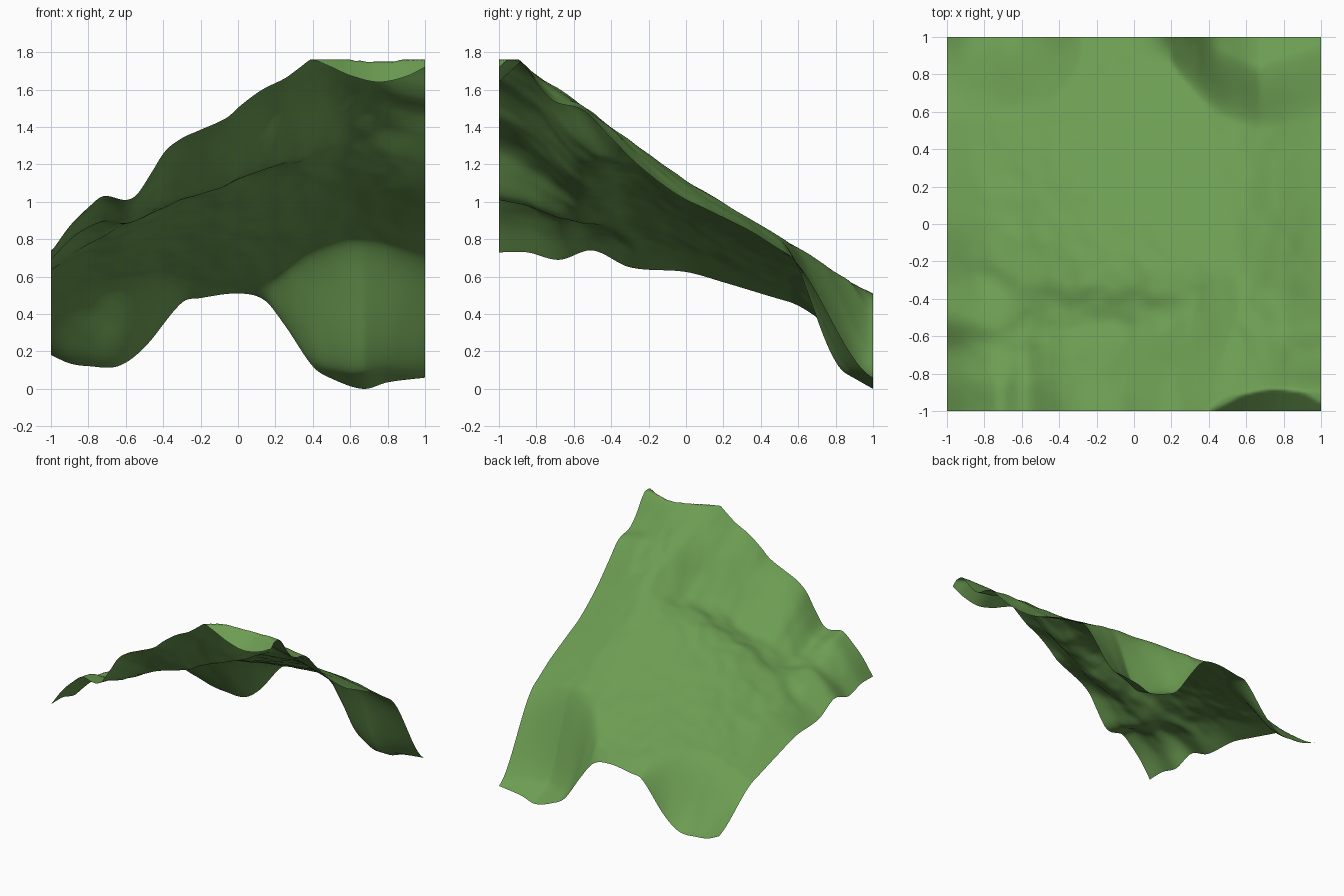
import bpy, bmesh, math
from mathutils import noise, Vector

if "Cube" in bpy.data.objects:
    bpy.data.objects.remove(bpy.data.objects["Cube"])


def curve(pts):
    """Smooth height curve through (position, height) points."""
    n = len(pts)

    def slope(i):
        a, b = pts[max(i - 1, 0)], pts[min(i + 1, n - 1)]
        return (b[1] - a[1]) / (b[0] - a[0])

    def f(t):
        i = 0
        while i < n - 2 and t > pts[i + 1][0]:
            i += 1
        (x0, z0), (x1, z1) = pts[i], pts[i + 1]
        h = x1 - x0
        u = min(max((t - x0) / h, 0), 1)
        return ((2*u**3 - 3*u*u + 1) * z0 + (u**3 - 2*u*u + u) * h * slope(i)
                + (3*u*u - 2*u**3) * z1 + (u**3 - u*u) * h * slope(i + 1))
    return f


def smooth(a, b, t):
    u = min(max((t - a) / (b - a), 0), 1)
    return u * u * (3 - 2 * u)


# Border profiles of the hillside
front = curve([(-1, .73), (-.9, .87), (-.8, .97), (-.72, 1.03), (-.6, 1.01),
               (-.54, 1.04), (-.46, 1.16), (-.39, 1.27), (-.3, 1.34), (-.2, 1.385),
               (-.06, 1.45), (.02, 1.52), (.13, 1.6), (.25, 1.66), (.32, 1.71),
               (.4, 1.77), (.5, 1.82), (.7, 1.83), (1, 1.81)])
right = curve([(-1, 1.81), (-.9, 1.76), (-.85, 1.71), (-.78, 1.61), (-.7, 1.535),
               (-.55, 1.49), (-.42, 1.36), (-.26, 1.2), (-.05, 1.04), (.12, .955),
               (.35, .84), (.5, .745), (.6, .69), (1, .5)])
left = curve([(-1, .73), (-.85, .73), (-.68, .69), (-.5, .74), (-.3, .65), (0, .625),
              (.2, .57), (.5, .48), (.65, .44), (1, .36)])
# Calm versions, used away from the borders
front_calm = curve([(-1, .73), (-.8, .93), (-.6, 1.06), (-.3, 1.31), (0, 1.5),
                    (.4, 1.76), (.7, 1.83), (1, 1.81)])
right_calm = curve([(-1, 1.81), (-.67, 1.56), (-.35, 1.33), (0, 1.07), (.5, .785), (1, .5)])
left_calm = curve([(-1, .73), (-.5, .69), (0, .615), (.5, .48), (1, .36)])
back_base = curve([(-1, .36), (-.5, .47), (0, .51), (.5, .52), (1, .5)])
back_cut = curve([(-1, .18), (-.9, .135), (-.8, .12), (-.64, .12), (-.5, .22), (-.3, .46),
                  (-.2, .485), (0, .51), (.14, .475), (.25, .34), (.4, .12), (.5, .055),
                  (.67, 0), (.8, .035), (1, .06)])
# Bowl at the front of the summit
bowl = curve([(.41, 0), (.5, .04), (.6, .085), (.75, .12), (.9, .09), (1, .04)])


def height(x, y):
    u, v = (x + 1) / 2, (y + 1) / 2

    def border(full, calm, t, dist, reach):
        return calm(t) + (full(t) - calm(t)) * (1 - smooth(0, reach, dist))

    z = ((1 - v) * border(front, front_calm, x, y + 1, .7) + v * back_base(x)
         + (1 - u) * border(left, left_calm, y, x + 1, .5)
         + u * border(right, right_calm, y, 1 - x, .5)
         - (1 - u) * (1 - v) * front(-1) - u * (1 - v) * front(1)
         - (1 - u) * v * back_base(-1) - u * v * back_base(1))
    fade = smooth(0, .25, 1 - abs(x)) * smooth(0, .25, 1 - abs(y))
    # shelf dug in below the front ridge, ending at a steep bank on the right
    shelf = smooth(-.95, -.1, x) * (1 - smooth(.3, .58, x))
    mid = -.56 + .25 * max(x, 0)
    z -= .15 * fade * shelf * math.exp(-((y - mid) / .22) ** 2)
    # rough ground, fading out toward the borders
    rough = .02 - .01 * smooth(-.4, .3, y)
    z += fade * rough * (noise.noise(Vector((x * 4, y * 4, 3)))
                         + .6 * noise.noise(Vector((x * 9, y * 9, 7))))
    # flat summit with the bowl cut into it
    z = min(z, 1.76)
    if x > .41:
        rim = -1 + bowl(x) * 1.08
        z = min(z, 1.76 - .92 * (rim - y))
    # two hollows along the back border
    cut = back_cut(x) - back_base(x)
    if x > 0:
        y0 = .5 + (1.5 if x < .68 else .3) * (x - .68) ** 2
        y1 = .85 + .15 * min(abs(x - .67) / .33, 1)
    else:
        y0 = .54 + (1.2 * (x + .7) ** 2 if x > -.7 else 0)
        y1 = 1.02
    return z + cut * smooth(min(y0, .85), y1, y)


# Hillside sheet
bm = bmesh.new()
bmesh.ops.create_grid(bm, x_segments=150, y_segments=150, size=1)
for vert in bm.verts:
    vert.co.z = height(vert.co.x, vert.co.y)
low = min(vert.co.z for vert in bm.verts)
for vert in bm.verts:
    vert.co.z -= low
for face in bm.faces:
    face.smooth = True
mesh = bpy.data.meshes.new("hillside")
bm.to_mesh(mesh)
bm.free()

grass = bpy.data.materials.new("grass green")
grass.diffuse_color = (.15, .335, .085, 1)
grass.use_nodes = True
grass.node_tree.nodes["Principled BSDF"].inputs["Base Color"].default_value = grass.diffuse_color
mesh.materials.append(grass)
hill = bpy.data.objects.new("hillside", mesh)
bpy.context.collection.objects.link(hill)
